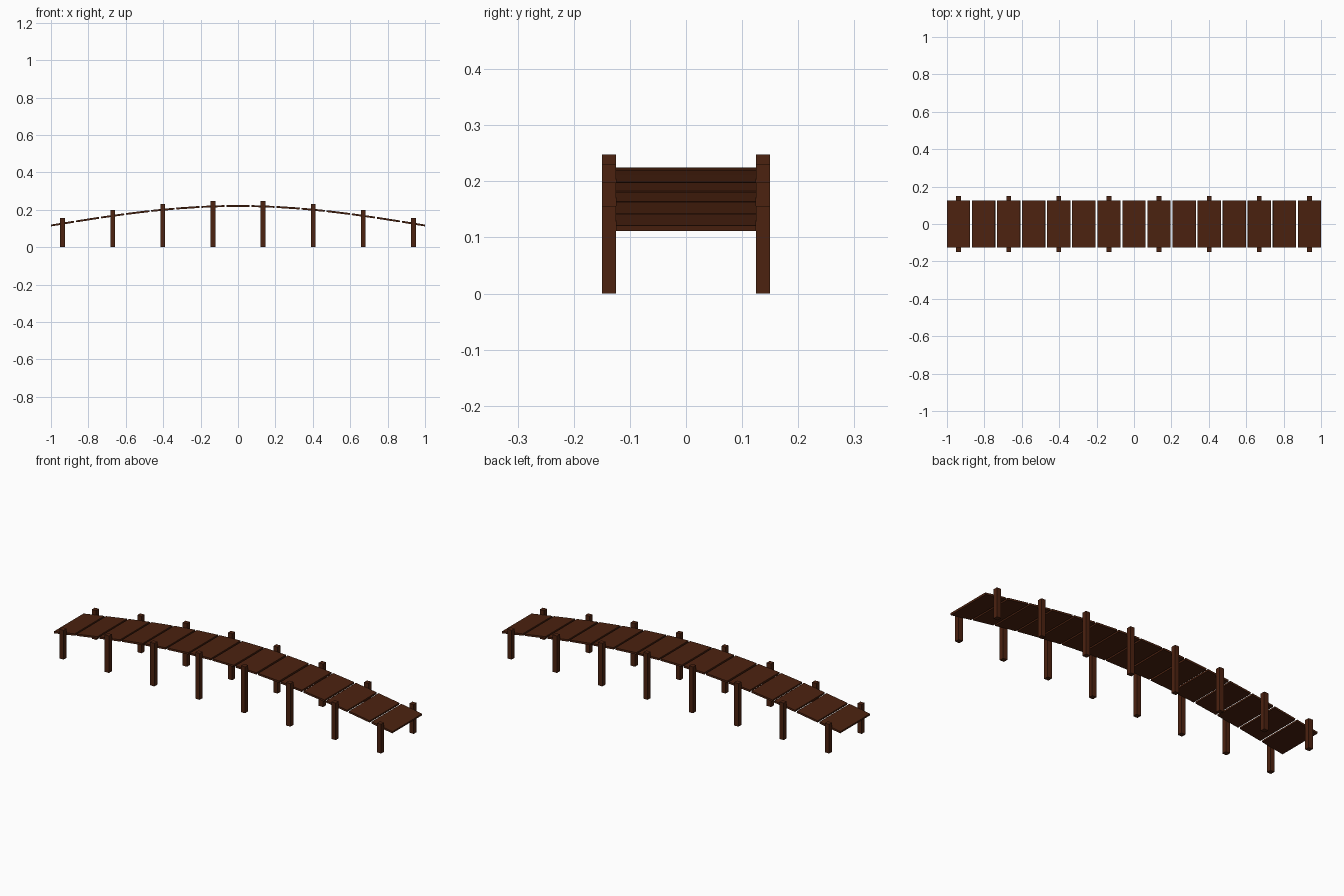
import bpy
import math
from mathutils import Matrix, Vector

cube = bpy.data.objects.get("Cube")
if cube:
    bpy.data.objects.remove(cube, do_unlink=True)

# Dark stained timber
wood = bpy.data.materials.new("dark_brown_wood")
wood.use_nodes = True
colour = (0.072, 0.016, 0.005, 1.0)
wood.diffuse_color = colour
bsdf = wood.node_tree.nodes["Principled BSDF"]
bsdf.inputs["Base Color"].default_value = colour
bsdf.inputs["Roughness"].default_value = 0.8

PLANKS = 15
PITCH = 0.134
PLANK_SIZE = (0.1245, 0.25, 0.01)
POST_WIDTH = 0.025
POST_Y = 0.1375
POST_RISE = 0.03
BASE, ARCH = 0.116, 0.104


def deck_height(x):
    return BASE + ARCH * math.cos(x * math.pi / 2)


def deck_pitch(x):
    slope = -ARCH * math.pi / 2 * math.sin(x * math.pi / 2)
    return -math.atan(slope)


def box(name, centre, size, tilt=0.0):
    bpy.ops.mesh.primitive_cube_add(size=1)
    obj = bpy.context.object
    obj.name = name
    obj.data.transform(Matrix.Diagonal(Vector((*size, 1))))
    obj.location = centre
    obj.rotation_euler.y = tilt
    obj.data.materials.append(wood)
    return obj


for i in range(PLANKS):
    x = (i - PLANKS // 2) * PITCH
    z = deck_height(x)
    # Deck plank following the arch
    box(f"plank_{i + 1}", (x, 0, z), PLANK_SIZE, deck_pitch(x))
    # A pair of posts at every second plank
    if i % 2 == 0:
        top = z + POST_RISE
        for side, y in (("front", -POST_Y), ("back", POST_Y)):
            box(f"{side}_post_{i // 2 + 1}", (x, y, top / 2),
                (POST_WIDTH, POST_WIDTH, top))
